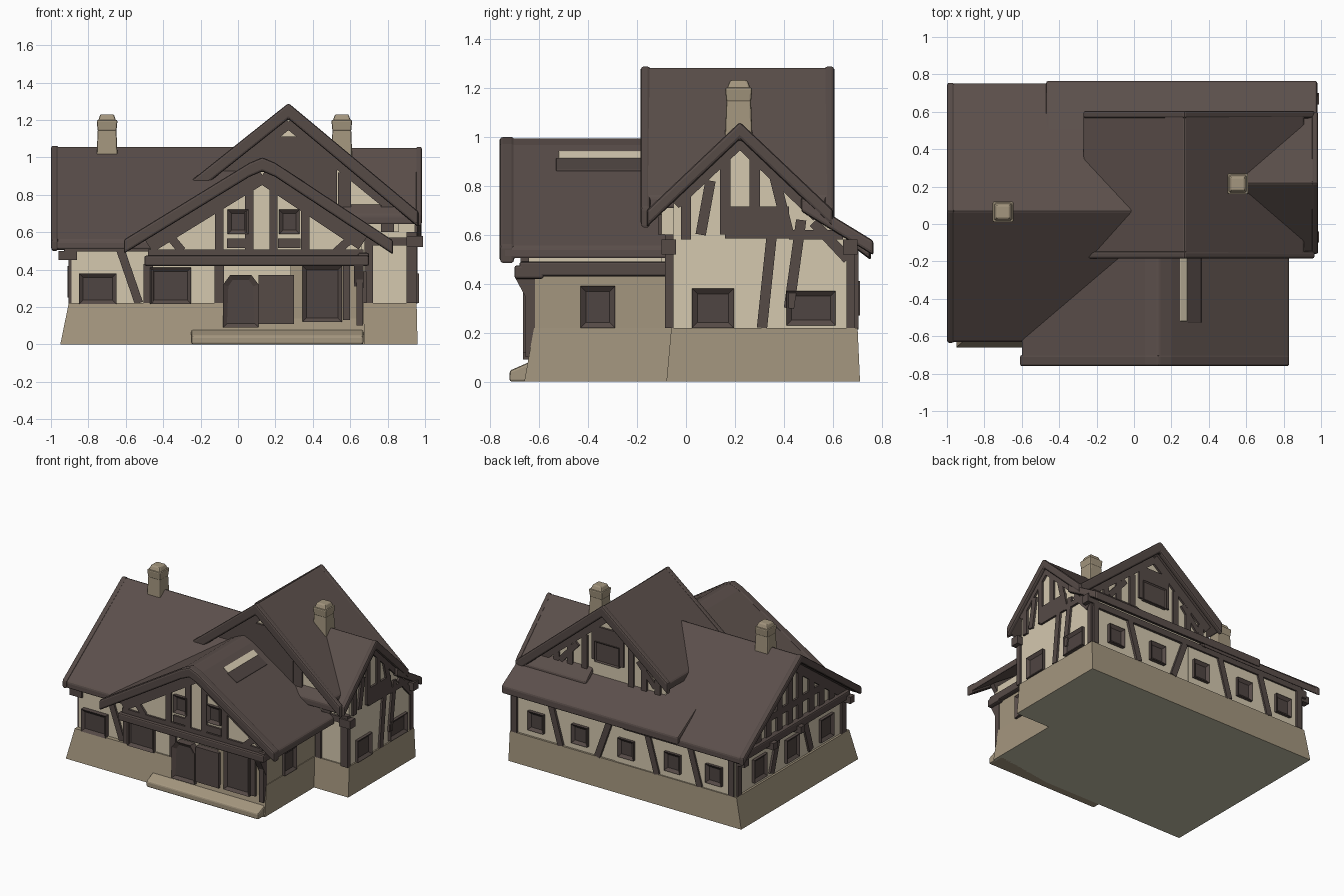
import bpy, bmesh, math
from mathutils import Vector

if "Cube" in bpy.data.objects:
    bpy.data.objects.remove(bpy.data.objects["Cube"])


def material(name, rgb):
    m = bpy.data.materials.new(name)
    m.diffuse_color = (*rgb, 1)
    m.use_nodes = True
    m.node_tree.nodes["Principled BSDF"].inputs["Base Color"].default_value = m.diffuse_color
    return m


ROOF = material("roof brown", (0.105, 0.078, 0.070))
WOOD = material("timber brown", (0.092, 0.069, 0.062))
PANE = material("dark opening", (0.078, 0.059, 0.054))
PLASTER = material("cream plaster", (0.66, 0.58, 0.43))
STONE = material("tan stone", (0.37, 0.305, 0.21))
UNDER = material("pale underside", (0.53, 0.51, 0.38))


def finish(name, bm, mats, bevel=0.0):
    bmesh.ops.recalc_face_normals(bm, faces=bm.faces)
    me = bpy.data.meshes.new(name)
    bm.to_mesh(me)
    bm.free()
    for m in mats:
        me.materials.append(m)
    ob = bpy.data.objects.new(name, me)
    bpy.context.collection.objects.link(ob)
    if bevel:
        mod = ob.modifiers.new("soft edges", 'BEVEL')
        mod.width, mod.segments = bevel, 2
    return ob


def loft(name, ring_a, ring_b, mat, bevel=0.0):
    """Solid between two matching rings."""
    bm = bmesh.new()
    a = [bm.verts.new(p) for p in ring_a]
    b = [bm.verts.new(p) for p in ring_b]
    bm.faces.new(a)
    bm.faces.new(b)
    for i in range(len(a)):
        j = (i + 1) % len(a)
        bm.faces.new((a[i], a[j], b[j], b[i]))
    return finish(name, bm, [mat], bevel)


def prism(name, axis, profile, lo, hi, mat, bevel=0.0):
    """Extrude a (u, z) profile along x or y."""
    at = (lambda u, z, d: (d, u, z)) if axis == 'x' else (lambda u, z, d: (u, d, z))
    return loft(name, [at(u, z, lo) for u, z in profile],
                [at(u, z, hi) for u, z in profile], mat, bevel)


def box(name, x0, x1, y0, y1, z0, z1, mat, bevel=0.0):
    return prism(name, 'x', [(y0, z0), (y1, z0), (y1, z1), (y0, z1)], x0, x1, mat, bevel)


def roof(name, axis, line, lo, hi, t=0.05, mat=ROOF):
    prism(name, axis, line + [(u, z - t) for u, z in reversed(line)], lo, hi, mat, 0.012)


def on_wall(wall, u, z, d):
    axis, plane, s = wall
    return (plane + s * d, u, z) if axis == 'x' else (u, plane + s * d, z)


def timbers(name, wall, segments, w=0.045, out=0.015):
    for u0, z0, u1, z1 in segments:
        d = Vector((u1 - u0, z1 - z0)).normalized() * w / 2
        quad = [(u0 - d.y, z0 + d.x), (u0 + d.y, z0 - d.x),
                (u1 + d.y, z1 - d.x), (u1 - d.y, z1 + d.x)]
        loft(name, [on_wall(wall, u, z, -0.02) for u, z in quad],
             [on_wall(wall, u, z, out) for u, z in quad], WOOD)


def opening(name, wall, u, z0, z1, w, arch=0.0, out=0.022):
    """Frame with a pane sunk into it."""
    h = w / 2
    ring = [(u - h, z0), (u + h, z0), (u + h, z1 - arch)]
    if arch:
        ring += [(u + h * 0.6, z1), (u - h * 0.6, z1)]
    ring.append((u - h, z1 - arch))
    bm = bmesh.new()
    a = [bm.verts.new(on_wall(wall, p, q, -0.03)) for p, q in ring]
    b = [bm.verts.new(on_wall(wall, p, q, out)) for p, q in ring]
    front = bm.faces.new(b)
    for i in range(len(a)):
        j = (i + 1) % len(a)
        bm.faces.new((a[i], a[j], b[j], b[i]))
    bmesh.ops.recalc_face_normals(bm, faces=bm.faces)
    bmesh.ops.inset_individual(bm, faces=[front], thickness=0.03)
    move = Vector(on_wall(wall, 0, 0, -0.017)) - Vector(on_wall(wall, 0, 0, 0))
    bmesh.ops.translate(bm, verts=front.verts, vec=move)
    front.material_index = 1
    finish(name, bm, [WOOD, PANE])


# Stone plinth with flared foot and pale underside, and front step
foot = [(-.95, -.66), (.68, -.66), (.68, -.08), (.96, -.08), (.96, .71), (-.95, .71)]
head = [(-.905, -.62), (.67, -.62), (.67, -.06), (.955, -.06), (.955, .70), (-.905, .70)]
plinth = loft("stone_plinth", [(x, y, 0) for x, y in foot], [(x, y, .22) for x, y in head], STONE)
plinth.data.materials.append(UNDER)
for f in plinth.data.polygons:
    f.material_index = int(f.normal.z < -.9)
prism("front_step", 'x', [(-.72, 0), (-.5, 0), (-.5, .09), (-.64, .08), (-.72, .045)],
      -.25, .67, STONE, 0.01)
box("stone_corner_room", .28, .665, -.635, -.05, .1, .44, STONE)

# Plastered bodies
prism("left_body", 'x', [(-.59, .2), (.69, .2), (.69, .55), (.07, 1.0), (-.59, .52)],
      -.89, .1, PLASTER)
prism("right_body", 'x', [(-.05, .2), (.685, .2), (.685, .58), (.54, .7), (.22, 1.01), (-.05, .75)],
      .0, .945, PLASTER)
prism("tall_body", 'y', [(-.2, .6), (.86, .6), (.86, .73), (.27, 1.22), (-.2, .83)],
      -.10, .52, PLASTER)
box("front_ground_wall", -.5, .6, -.61, -.1, .2, .45, PLASTER)
prism("front_gable_body", 'y', [(-.47, .43), (.66, .43), (.66, .57), (.13, .93), (-.47, .555)],
      -.66, -.1, PLASTER)

# Roofs
roof("left_roof", 'x', [(-.63, .555), (.07, 1.06), (.75, .55)], -.99, .0)
roof("tall_roof", 'y', [(-.27, .85), (.27, 1.285), (.91, .755)], -.17, .59)
roof("right_roof", 'x', [(-.16, .69), (.22, 1.055), (.60, .69)], .4, .98)
roof("front_roof", 'y', [(-.60, .56), (.06, .965), (.13, .995), (.20, .965), (.83, .55)], -.75, -.05)
roof("back_pent_roof", 'x', [(.47, .755), (.765, .575)], -.47, .98, .06)

# Bargeboards along the gable edges
tall_edge = [(-.27, .86), (.27, 1.29), (.965, .71)]
roof("tall_bargeboard", 'y', tall_edge, -.185, -.145, .085, WOOD)
roof("tall_bargeboard", 'y', tall_edge, .565, .605, .085, WOOD)
roof("front_bargeboard", 'y', [(-.61, .56), (.06, .97), (.13, 1.0), (.20, .97), (.83, .555)],
     -.76, -.70, .075, WOOD)
roof("right_bargeboard", 'x', [(-.16, .70), (.22, 1.06), (.60, .70)], .95, .985, .07, WOOD)
roof("left_bargeboard", 'x', [(-.635, .56), (.07, 1.065), (.755, .555)], -1.0, -.96, .06, WOOD)
# Pale strip and dark slot let into the front roof
roof("roof_slit", 'y', [(.245, .942), (.285, .915)], -.52, -.17, .008, PLASTER)
roof("roof_slot", 'y', [(.285, .915), (.36, .866)], -.53, -.17, .008, PANE)

# Chimneys: shaft and collar
for x, y in ((-.70, .065), (.555, .215)):
    for z0, z1, a, b in ((.95, 1.15, .058, .05), (1.14, 1.20, .05, .056), (1.19, 1.23, .05, .036)):
        loft("chimney", [(x + i * a, y + j * a, z0) for i, j in ((-1, -1), (1, -1), (1, 1), (-1, 1))],
             [(x + i * b, y + j * b, z1) for i, j in ((-1, -1), (1, -1), (1, 1), (-1, 1))], STONE, .008)

# Jetty beams and projecting joist ends
box("front_jetty_beam", -.5, .70, -.70, -.58, .42, .475, WOOD, .01)
box("front_side_beam", .64, .70, -.68, -.05, .43, .49, WOOD, .01)
box("left_jetty_beam", -.93, -.86, -.6, .70, .47, .53, WOOD, .01)
for y in (-.58, .0, .32, .66):
    box("left_joist", -.96, -.86, y - .025, y + .025, .45, .50, WOOD)
for y in (-.07, .67):
    box("right_joist", .9, .99, y - .03, y + .03, .52, .58, WOOD)
    box("right_corner_post", .90, .958, y - .015, y + .02, .22, .6, WOOD)
prism("jetty_bracket", 'x', [(-.63, .30), (-.63, .43), (-.70, .43)], .62, .67, WOOD)

# Front gable timbering
fg = ('y', -.66, -1)
timbers("front_gable_timber", fg,
        [(-.48, .485, .67, .485), (-.10, .48, -.10, .80), (.06, .48, .06, .90), (.19, .48, .19, .90),
         (.36, .48, .36, .80), (-.30, .50, -.40, .62), (.52, .49, .62, .58)])
timbers("front_gable_verge", fg, [(-.48, .53, .13, .905), (.13, .905, .67, .545)], .09)
for x in (0.0, .275):
    opening("front_gable_window", fg, x, .59, .72, .11)
    timbers("front_gable_rail", fg, [(x - .06, .54, x + .06, .54)], .05)

# Front ground floor: door, panels, windows and braces
fd = ('y', -.635, -1)
opening("front_door", fd, .015, .09, .37, .19, .05, .03)
box("door_side_panel", .11, .30, -.655, -.58, .11, .37, WOOD)
opening("front_right_window", fd, .45, .12, .42, .21, out=.03)
timbers("front_post", fd, [(.58, .13, .58, .43), (.65, .1, .65, .43)], .035, .02)
lf, fr = ('y', -.59, -1), ('y', -.61, -1)
opening("front_left_window", lf, -.75, .215, .38, .20, out=.035)
opening("front_left_window", fr, -.36, .215, .41, .22)
timbers("front_left_post", fr, [(-.48, .22, -.48, .43), (-.10, .22, -.10, .43)], .05)
timbers("front_left_timber", lf, [(-.63, .51, -.53, .22), (-.89, .52, -.47, .52)])

# Upper tall gable, front and back
tf, tb = ('y', -.10, -1), ('y', .52, 1)
timbers("tall_front_panel", tf, [(.28, .7, .28, 1.06)], .50)
timbers("tall_front_panel", tf, [(.27, 1.0, .27, 1.11)], .26)
timbers("tall_front_timber", tf, [(.80, .6, .80, .74), (.57, .7, .57, .92)], .07)
timbers("tall_verge", tf, [(-.2, .81, .27, 1.19), (.27, 1.19, .86, .71)], .07)
timbers("tall_verge", tb, [(-.2, .81, .27, 1.19), (.27, 1.19, .86, .71)], .07)
timbers("back_gable_timber", tb, [(x, .7, x, 1.15 - .8 * abs(x - .27)) for x in
                                  (-.14, -.03, .08, .46, .58, .69, .79)], .045)
timbers("back_gable_timber", tb, [(-.12, .76, .02, .92), (.66, .76, .52, .92)], .04)
timbers("back_gable_panel", tb, [(.27, .84, .27, 1.09)], .26)
opening("back_gable_window", tb, .27, .83, .98, .2)

# Right wall timbering
rw = ('x', .945, 1)
opening("right_window", rw, .11, .22, .38, .17)
opening("right_window", rw, .51, .23, .37, .20)
timbers("right_timber", rw, [(.31, .22, .35, .60), (.42, .30, .47, .66), (.0, .58, .0, .78),
                             (.06, .60, .10, .82), (.16, .6, .16, .94), (.28, .7, .28, .94),
                             (.42, .6, .36, .84), (.66, .5, .52, .65)], .042)
timbers("right_panel", rw, [(.16, .65, .42, .65)], .13)
timbers("right_rail", rw, [(.42, .6, .64, .6)], .04)
timbers("right_verge", rw, [(-.05, .73, .22, .985), (.22, .985, .54, .68)], .06)
opening("right_front_window", ('x', .665, 1), -.36, .22, .39, .14)
timbers("inner_corner_timber", ('y', -.05, -1), [(.70, .22, .70, .6), (.68, .55, .94, .55)])

# Left wall timbering
lw = ('x', -.89, -1)
for y in (-.36, .04, .42):
    opening("left_window", lw, y, .25, .42, .15)
timbers("left_timber", lw, [(y, .5, y, .95 - .72 * abs(y - .07)) for y in
                            (-.42, -.30, -.18, -.05, .07, .19, .32, .44, .56)], .06)
timbers("left_timber", lw, [(-.35, .66, .49, .66), (-.56, .22, -.56, .5), (.66, .22, .66, .5),
                            (-.18, .24, -.10, .5), (.28, .24, .20, .5)], .05)
timbers("left_verge", lw, [(-.59, .5, .07, .985), (.07, .985, .69, .53)], .08)

# Back wall timbering
bw = ('y', .688, 1)
for x in (-.72, -.38, .0, .38, .74):
    opening("back_window", bw, x, .27, .41, .13)
timbers("back_timber", bw, [(-.88, .52, .94, .52), (-.86, .22, -.86, .5), (-.60, .22, -.52, .5),
                            (-.25, .22, -.17, .5), (.14, .5, .24, .22), (.54, .22, .62, .5),
                            (.92, .22, .92, .5)])
